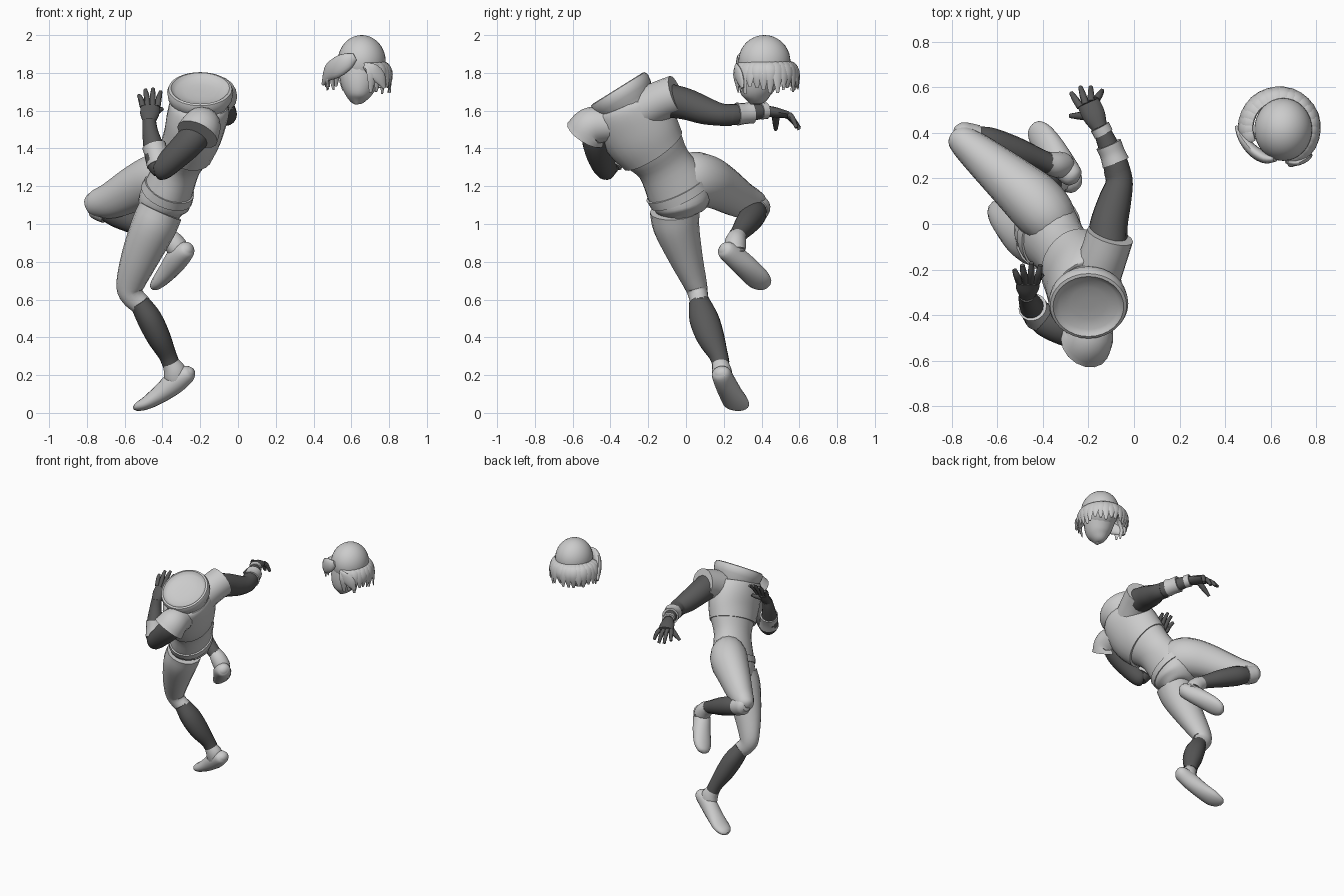
import bpy, bmesh, math, random
from mathutils import Vector

random.seed(4)


def material(name, v):
    m = bpy.data.materials.new(name)
    m.diffuse_color = (v, v, v, 1)
    return m


LIGHT = material("light grey", 0.6)
DARK = material("dark grey", 0.1)


def finish(name, bm, mat):
    bmesh.ops.recalc_face_normals(bm, faces=bm.faces)
    me = bpy.data.meshes.new(name)
    bm.to_mesh(me)
    bm.free()
    me.materials.append(mat)
    ob = bpy.data.objects.new(name, me)
    bpy.context.collection.objects.link(ob)
    return ob


def skin(bm, rings):
    """Bridge rings of points and cap both ends."""
    vs = [[bm.verts.new(p) for p in r] for r in rings]
    n = len(vs[0])
    for a, b in zip(vs, vs[1:]):
        for i in range(n):
            j = (i + 1) % n
            bm.faces.new((a[i], a[j], b[j], b[i]))
    bm.faces.new(vs[0])
    bm.faces.new(vs[-1])


def add_limb(bm, st, ref, sides=16, sub=4):
    """Loft of ellipses along a smooth path. Station: x, y, z, half width along ref, half depth."""
    ref = Vector(ref).normalized()
    st = [Vector(s) for s in st]
    p = [2 * st[0] - st[1]] + st + [2 * st[-1] - st[-2]]
    path = []
    for i in range(1, len(p) - 2):
        a, b, c, d = p[i - 1:i + 3]
        last = i == len(p) - 3
        for k in range(sub + last):
            t = k / sub
            path.append(0.5 * (2 * b + (c - a) * t + (2 * a - 5 * b + 4 * c - d) * t * t
                               + (3 * b - a - 3 * c + d) * t ** 3))
    rings = []
    for i, s in enumerate(path):
        q, r = path[max(i - 1, 0)], path[min(i + 1, len(path) - 1)]
        tan = Vector(r[:3]) - Vector(q[:3])
        tan.normalize()
        u = (ref - ref.dot(tan) * tan).normalized()
        v = tan.cross(u)
        c = Vector(s[:3])
        rings.append([c + u * (max(s[3], .002) * math.cos(2 * math.pi * k / sides))
                      + v * (max(s[4], .002) * math.sin(2 * math.pi * k / sides)) for k in range(sides)])
    skin(bm, rings)


def limb(name, st, mat, ref, sides=16):
    bm = bmesh.new()
    # a four value station is a round section
    add_limb(bm, [tuple(s) + (s[3],) if len(s) == 4 else s for s in st], ref, sides)
    return finish(name, bm, mat)


U = (.124, .73, .426)   # across the shoulders
X, Y, Z = (1, 0, 0), (0, 1, 0), (0, 0, 1)

# Torso and vest
limb("torso", [(-.40, .01, 1.02, .03, .04), (-.40, .0, 1.04, .09, .09), (-.395, -.015, 1.10, .15, .135),
               (-.365, -.045, 1.19, .168, .13), (-.31, -.12, 1.32, .148, .118), (-.26, -.19, 1.42, .18, .138),
               (-.22, -.27, 1.53, .19, .14), (-.2, -.32, 1.60, .17, .14)], LIGHT, U, 24)
limb("vest", [(-.272, -.175, 1.39, .184, .144), (-.24, -.23, 1.47, .206, .153), (-.22, -.28, 1.55, .208, .16),
              (-.205, -.32, 1.61, .185, .16), (-.2, -.335, 1.64, .15, .15)], LIGHT, U, 24)
limb("belt", [(-.378, -.03, 1.155, .172, .143), (-.362, -.05, 1.195, .176, .138)], LIGHT, U, 24)
limb("left_sleeve", [(-.19, -.34, 1.53, .09), (-.19, -.44, 1.525, .095), (-.195, -.50, 1.515, .105),
                     (-.215, -.53, 1.475, .115)], LIGHT, X)
limb("right_sleeve", [(-.17, -.24, 1.60, .11), (-.13, -.13, 1.655, .105), (-.105, -.05, 1.685, .105)], LIGHT, X)

# Wide collar with a sunken centre, tilted forward
n = Vector((0, -.53, .85)).normalized()
w = n.cross(Vector(X))
bm = bmesh.new()
skin(bm, [[Vector((-.2, -.36, 1.715)) + n * h + r * (Vector(X) * math.cos(a * math.pi / 16)
          + w * math.sin(a * math.pi / 16)) for a in range(32)]
          for r, h in [(.14, -.12), (.15, -.09), (.17, -.055), (.175, -.02), (.168, .0), (.155, .004),
                       (.145, -.006), (.13, -.015), (.08, -.024), (.03, -.026)]])
finish("collar", bm, LIGHT)

# Standing leg
limb("standing_thigh", [(-.41, -.06, 1.07, .132, .12), (-.45, -.05, .98, .122, .12), (-.52, .0, .82, .09, .1),
                        (-.57, .05, .68, .062, .075), (-.56, .065, .62, .052, .062),
                        (-.51, .075, .57, .05, .055)], LIGHT, Y)
limb("standing_shin", [(-.525, .07, .59, .056, .052), (-.47, .095, .50, .078, .066), (-.42, .13, .40, .074, .063),
                       (-.375, .17, .31, .052, .048), (-.355, .185, .26, .046, .046)], DARK, Y)
limb("standing_ankle", [(-.36, .18, .27, .043, .043), (-.335, .19, .22, .052, .06),
                        (-.33, .20, .17, .05, .06), (-.35, .21, .14, .04, .045)], LIGHT, Y)
limb("standing_foot", [(-.238, .175, .225, .02, .015), (-.262, .185, .21, .05, .045), (-.33, .205, .165, .056, .06),
                       (-.405, .235, .105, .062, .05), (-.48, .265, .055, .068, .036),
                       (-.53, .285, .033, .05, .024), (-.552, .29, .025, .02, .01)], LIGHT, Y)

# Raised leg
limb("raised_thigh", [(-.345, -.04, 1.23, .11, .10), (-.38, .03, 1.24, .14, .125), (-.44, .10, 1.23, .14, .13),
                      (-.53, .18, 1.195, .125, .115), (-.66, .29, 1.13, .10, .09), (-.745, .36, 1.11, .075, .07),
                      (-.785, .385, 1.105, .05, .05), (-.80, .395, 1.10, .01, .01)], LIGHT, Z)
limb("raised_knee_band", [(-.79, .395, 1.10, .035), (-.765, .39, 1.095, .058), (-.73, .38, 1.08, .064),
                          (-.695, .37, 1.068, .066)], LIGHT, Z)
limb("raised_shin", [(-.70, .375, 1.07, .056), (-.63, .355, 1.045, .068), (-.52, .32, 1.0, .062),
                     (-.42, .285, .955, .048), (-.37, .265, .93, .045)], DARK, Z)
limb("raised_ankle", [(-.385, .273, .938, .046), (-.345, .262, .905, .056), (-.315, .26, .86, .056),
                      (-.32, .27, .83, .04)], LIGHT, Z)
limb("raised_foot", [(-.252, .19, .875, .018, .015), (-.268, .207, .865, .048, .045), (-.315, .26, .825, .06, .062),
                     (-.36, .325, .765, .066, .054), (-.41, .385, .705, .066, .04),
                     (-.44, .415, .675, .044, .026), (-.45, .425, .665, .012, .01)], LIGHT, (.057, .093, .055))

# Arms with cuffs
limb("left_upper_arm", [(-.19, -.46, 1.52, .08), (-.25, -.47, 1.44, .08), (-.34, -.45, 1.35, .07),
                        (-.41, -.42, 1.285, .058), (-.43, -.41, 1.275, .03)], DARK, Y)
limb("left_forearm", [(-.405, -.42, 1.275, .045), (-.425, -.405, 1.32, .058), (-.445, -.37, 1.40, .055),
                      (-.465, -.33, 1.49, .042), (-.47, -.31, 1.55, .035)], DARK, X)
limb("left_cuff", [(-.416, -.405, 1.315, .068), (-.43, -.385, 1.365, .063), (-.445, -.365, 1.415, .064)], LIGHT, X)
limb("right_upper_arm", [(-.12, -.10, 1.655, .09), (-.11, 0, 1.635, .083), (-.085, .1, 1.60, .073),
                         (-.065, .18, 1.58, .06), (-.075, .24, 1.577, .058)], DARK, X)
limb("right_forearm", [(-.065, .19, 1.58, .055), (-.08, .26, 1.58, .056), (-.115, .35, 1.59, .045),
                       (-.15, .43, 1.6, .035)], DARK, X)
limb("right_cuff", [(-.08, .27, 1.582, .061), (-.095, .31, 1.585, .056), (-.112, .35, 1.59, .058)], LIGHT, X)
limb("right_wrist_band", [(-.133, .395, 1.597, .044), (-.15, .427, 1.6, .044)], LIGHT, X)


def hand(name, wrist, knuckles, ref, tips, thumb):
    """Flat palm, four fingers and a thumb."""
    a, b, r = Vector(wrist), Vector(knuckles), Vector(ref).normalized()
    m = (a + b) / 2
    bm = bmesh.new()
    add_limb(bm, [(*a, .034, .028), (*m, .05, .028), (*b, .05, .02)], r, 12)
    for k, tip in enumerate(tips):
        base = b + r * (k - 1.5) * .026
        mid = base.lerp(Vector(tip), .5) + Vector((0, 0, .012))
        add_limb(bm, [(*base, .016, .016), (*mid, .015, .015), (*tip, .01, .01)], r, 8, 3)
    mid = m.lerp(Vector(thumb), .55)
    add_limb(bm, [(*m, .022, .022), (*mid, .018, .018), (*thumb, .01, .01)], (.3, .8, .1), 8, 3)
    finish(name, bm, DARK)


hand("left_hand", (-.47, -.315, 1.54), (-.465, -.255, 1.62), X,
     [(-.525, -.2, 1.68), (-.49, -.18, 1.71), (-.45, -.17, 1.715), (-.41, -.18, 1.70)], (-.40, -.22, 1.61))
hand("right_hand", (-.15, .42, 1.6), (-.2, .53, 1.58), (.9, .42, 0),
     [(-.275, .575, 1.53), (-.235, .6, 1.51), (-.19, .6, 1.50), (-.14, .585, 1.51)], (-.28, .475, 1.50))

# Separate head: round skull, tapered face
bm = bmesh.new()
bmesh.ops.create_uvsphere(bm, u_segments=32, v_segments=20, radius=1)
for v in bm.verts:
    v.co = (.655 + .127 * v.co.x, .415 + .138 * v.co.y, 1.86 + .14 * v.co.z)
finish("skull", bm, LIGHT)
limb("face", [(.65, .41, 1.84, .118, .125), (.642, .385, 1.77, .105, .108), (.637, .37, 1.71, .085, .09),
              (.632, .365, 1.665, .055, .065), (.63, .36, 1.64, .025, .03), (.63, .36, 1.635, .008, .01)], LIGHT, X)

# Ragged flat hair around the sides and back, open over the face
bm = bmesh.new()
for k in range(22):
    a = math.radians(-66 + k * 12.4)
    end, out = random.uniform(1.685, 1.73), random.uniform(.155, .18)
    d, ref = Vector((math.cos(a), math.sin(a), 0)), (-math.sin(a), math.cos(a), 0)
    add_limb(bm, [(.638 + d.x * r, .422 + d.y * r, z, wd, th) for r, z, wd, th in
                  [(.115, 1.86, .028, .008), (.155, 1.842, .033, .008), (.174, 1.79, .029, .008),
                   (out, end, .008, .003)]], ref, 8, 3)
finish("hair_strands", bm, LIGHT)

# Swept locks either side of the face
limb("left_lock", [(.62, .285, 1.885, .02, .012), (.575, .29, 1.86, .046, .024), (.525, .32, 1.83, .055, .026),
                   (.48, .37, 1.80, .045, .02), (.45, .425, 1.74, .01, .008)], LIGHT, Z)
limb("right_lock", [(.67, .275, 1.84, .015, .01), (.71, .27, 1.815, .036, .015), (.75, .285, 1.775, .036, .015),
                    (.775, .30, 1.72, .01, .006)], LIGHT, Z)

bpy.ops.object.select_all(action='SELECT')
bpy.context.view_layer.objects.active = bpy.data.objects["torso"]
bpy.ops.object.shade_smooth_by_angle(angle=math.radians(45))
